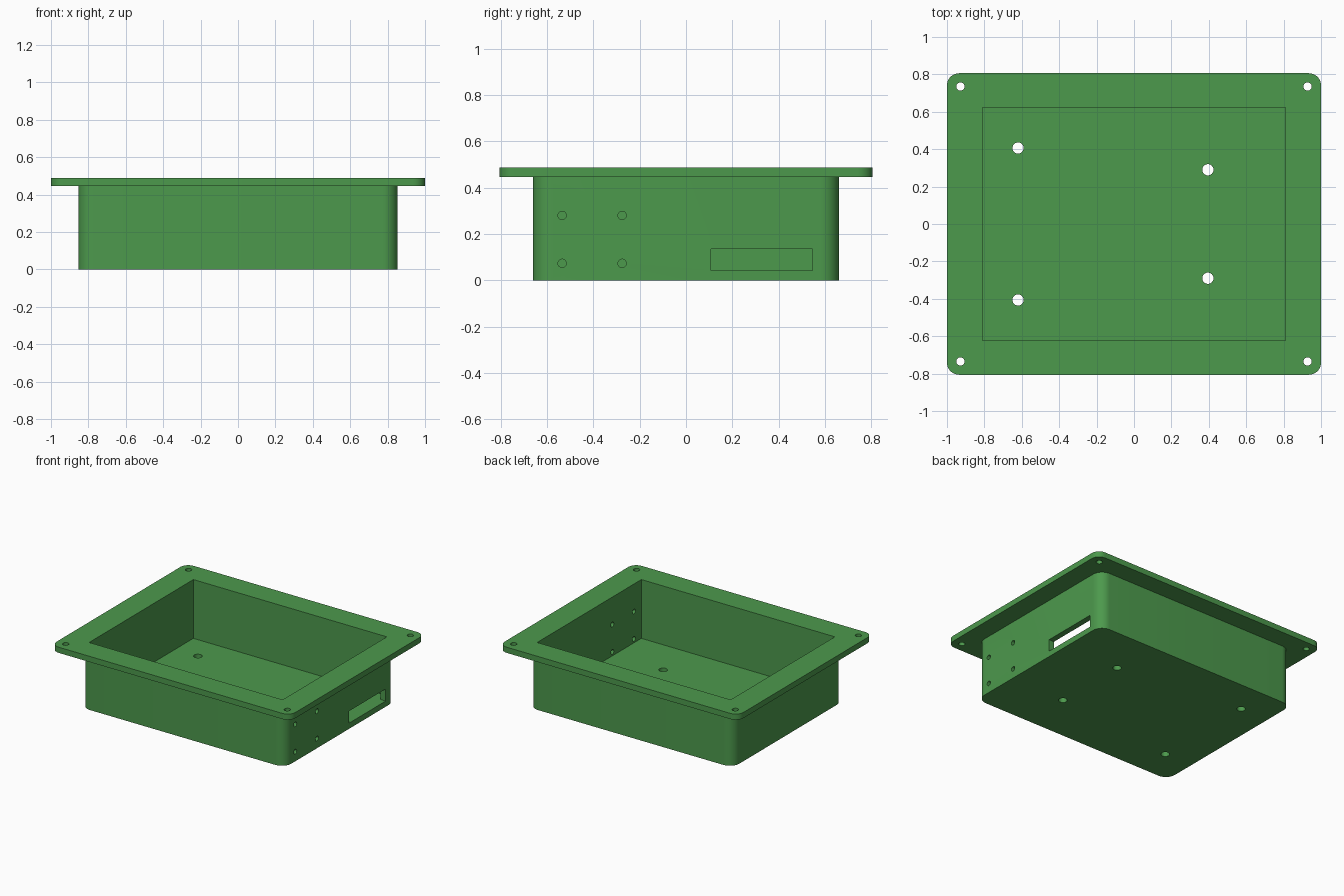
import bpy, bmesh, math
from mathutils import Matrix

if "Cube" in bpy.data.objects:
    bpy.data.objects.remove(bpy.data.objects["Cube"])

green = bpy.data.materials.new("enclosure green")
green.diffuse_color = (0.073, 0.319, 0.073, 1)
green.use_nodes = True
green.node_tree.nodes["Principled BSDF"].inputs["Base Color"].default_value = green.diffuse_color


def add_object(name, bm):
    bmesh.ops.recalc_face_normals(bm, faces=bm.faces)
    mesh = bpy.data.meshes.new(name)
    bm.to_mesh(mesh)
    bm.free()
    mesh.materials.append(green)
    obj = bpy.data.objects.new(name, mesh)
    bpy.context.collection.objects.link(obj)
    return obj


def rounded_slab(name, hx, hy, z0, z1, r, steps=10):
    """Rectangle with rounded corners, extruded upward."""
    bm = bmesh.new()
    ring = []
    for k, (sx, sy) in enumerate(((1, 1), (-1, 1), (-1, -1), (1, -1))):
        for i in range(steps + 1):
            a = math.pi / 2 * (k + i / steps)
            ring.append(bm.verts.new((sx * (hx - r) + r * math.cos(a),
                                      sy * (hy - r) + r * math.sin(a), z0)))
    face = bm.faces.new(ring)
    ext = bmesh.ops.extrude_face_region(bm, geom=[face])
    top = [v for v in ext["geom"] if isinstance(v, bmesh.types.BMVert)]
    bmesh.ops.translate(bm, verts=top, vec=(0, 0, z1 - z0))
    return add_object(name, bm)


def box(name, lo, hi):
    bm = bmesh.new()
    size = [b - a for a, b in zip(lo, hi)]
    mid = [(a + b) / 2 for a, b in zip(lo, hi)]
    bmesh.ops.create_cube(bm, size=1, matrix=Matrix.Translation(mid) @ Matrix.Diagonal((*size, 1)))
    return add_object(name, bm)


def drill(name, pos, r, depth, axis="Z"):
    bm = bmesh.new()
    turn = Matrix.Rotation(math.pi / 2, 4, "Y") if axis == "X" else Matrix.Identity(4)
    bmesh.ops.create_cone(bm, cap_ends=True, segments=32, radius1=r, radius2=r,
                          depth=depth, matrix=Matrix.Translation(pos) @ turn)
    return add_object(name, bm)


def combine(target, other, operation):
    """Apply a boolean and remove the helper."""
    other.hide_render = True
    mod = target.modifiers.new("boolean", "BOOLEAN")
    mod.operation, mod.solver, mod.object = operation, "EXACT", other
    bpy.context.view_layer.objects.active = target
    bpy.ops.object.modifier_apply(modifier=mod.name)
    bpy.data.objects.remove(other, do_unlink=True)


# Box body with mounting flange around the rim
tray = rounded_slab("enclosure_tray", 0.854, 0.661, 0, 0.465, 0.08)
flange = rounded_slab("rim_flange", 1.0, 0.806, 0.445, 0.488, 0.065)
combine(tray, flange, "UNION")

# Open cavity
FLOOR = 0.043
combine(tray, box("cavity_cutter", (-0.81, -0.623, FLOOR), (0.81, 0.623, 0.7)), "DIFFERENCE")

# Screw holes in the flange corners, and standoff holes in the floor
for sy in (-1, 1):
    for sx in (-1, 1):
        combine(tray, drill("flange_hole", (sx * 0.928, sy * 0.735, 0.467), 0.022, 0.2), "DIFFERENCE")
    for x, y in ((-0.62, 0.406), (0.395, 0.29)):
        combine(tray, drill("floor_hole", (x, sy * y, 0.02), 0.03, 0.2), "DIFFERENCE")

# Four small holes and the connector slot in the right wall
for y in (-0.535, -0.276):
    for z in (0.073, 0.28):
        combine(tray, drill("wall_hole", (0.832, y, z), 0.018, 0.2, "X"), "DIFFERENCE")
combine(tray, box("slot_cutter", (0.75, 0.109, FLOOR), (0.95, 0.546, 0.134)), "DIFFERENCE")

# Smooth corners and bores, crisp edges
bpy.ops.object.select_all(action="DESELECT")
tray.select_set(True)
bpy.context.view_layer.objects.active = tray
bpy.ops.object.shade_smooth_by_angle(angle=math.radians(30))
